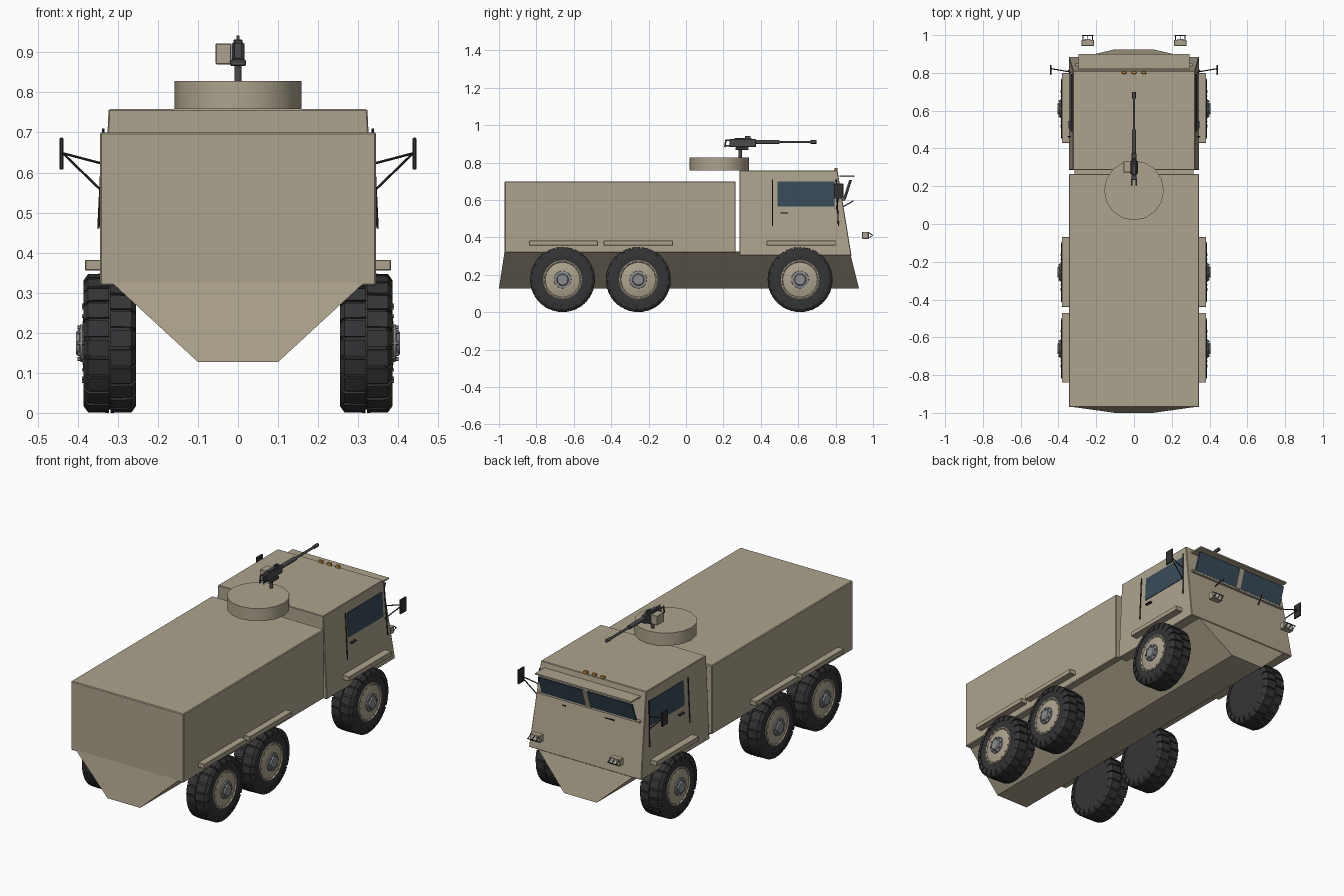
import bpy, bmesh, math
from mathutils import Vector, Matrix

if "Cube" in bpy.data.objects:
    bpy.data.objects.remove(bpy.data.objects["Cube"])


def material(name, r, g, b):
    m = bpy.data.materials.new(name)
    m.diffuse_color = (r, g, b, 1)
    m.use_nodes = True
    m.node_tree.nodes["Principled BSDF"].inputs["Base Color"].default_value = m.diffuse_color
    return m


TAN = material("tan_paint", 0.42, 0.37, 0.27)
RUBBER = material("rubber", 0.035, 0.035, 0.037)
BLACK = material("dark_metal", 0.03, 0.03, 0.032)
GUN = material("gun_metal", 0.07, 0.07, 0.075)
GREY = material("hub_metal", 0.25, 0.26, 0.27)
GLASS = material("glass", 0.04, 0.07, 0.10)
AMBER = material("amber", 0.6, 0.28, 0.04)
LENS = material("lens", 0.7, 0.7, 0.65)


def finish(name, bm, mat, smooth=True):
    bmesh.ops.recalc_face_normals(bm, faces=bm.faces)
    me = bpy.data.meshes.new(name)
    bm.to_mesh(me)
    bm.free()
    me.materials.append(mat)
    ob = bpy.data.objects.new(name, me)
    bpy.context.collection.objects.link(ob)
    if smooth:
        bpy.ops.object.select_all(action='DESELECT')
        ob.select_set(True)
        bpy.context.view_layer.objects.active = ob
        bpy.ops.object.shade_smooth_by_angle(angle=math.radians(35))
    return ob


def frustum(name, low, high, mat, bevel=0):
    """Block between two rectangles, each (x0, x1, y0, y1, z)."""
    bm = bmesh.new()
    rings = []
    for x0, x1, y0, y1, z in (low, high):
        rings.append([bm.verts.new(p) for p in
                      ((x0, y0, z), (x1, y0, z), (x1, y1, z), (x0, y1, z))])
    for r in rings:
        bm.faces.new(r)
    for i in range(4):
        j = (i + 1) % 4
        bm.faces.new((rings[0][i], rings[0][j], rings[1][j], rings[1][i]))
    if bevel:
        bmesh.ops.bevel(bm, geom=bm.edges[:], offset=bevel, segments=1, affect='EDGES')
    return finish(name, bm, mat, False)


def box(name, x0, x1, y0, y1, z0, z1, mat, bevel=0):
    return frustum(name, (x0, x1, y0, y1, z0), (x0, x1, y0, y1, z1), mat, bevel)


def add_rod(bm, a, b, r, n=8):
    a, b = Vector(a), Vector(b)
    q = (b - a).to_track_quat('Z', 'Y').to_matrix().to_4x4()
    bmesh.ops.create_cone(bm, cap_ends=True, segments=n, radius1=r, radius2=r,
                          depth=(b - a).length, matrix=Matrix.Translation((a + b) / 2) @ q)


def rods(name, pairs, r, mat, n=8):
    bm = bmesh.new()
    for a, b in pairs:
        add_rod(bm, a, b, r, n)
    return finish(name, bm, mat)


def lathe_x(name, profile, mat, n=40):
    """Spin (x, radius) points around the x axis, capping both ends."""
    bm = bmesh.new()
    rings = [[bm.verts.new((x, r * math.cos(2 * math.pi * i / n), r * math.sin(2 * math.pi * i / n)))
              for i in range(n)] for x, r in profile]
    for p, q in zip(rings, rings[1:]):
        for i in range(n):
            j = (i + 1) % n
            bm.faces.new((p[i], p[j], q[j], q[i]))
    bm.faces.new(rings[0])
    bm.faces.new(rings[-1])
    return finish(name, bm, mat)


# Hull, cargo body and cab
frustum("v_hull", (-0.10, 0.10, -1.0, 0.925, 0.127), (-0.315, 0.315, -0.97, 0.875, 0.325), TAN)
box("cargo_body", -0.345, 0.345, -0.97, 0.265, 0.318, 0.70, TAN, 0.004)
frustum("cab", (-0.345, 0.345, 0.285, 0.885, 0.302), (-0.323, 0.323, 0.285, 0.81, 0.758), TAN, 0.003)


def cab_x(z):
    return 0.345 - 0.022 * (z - 0.302) / 0.456


# Cab sides: windows, grab rails, handles, mirrors
for s, side in ((1, "right"), (-1, "left")):
    a, b = sorted((s * (cab_x(0.565) - 0.01), s * (cab_x(0.565) + 0.003)))
    c, d = sorted((s * (cab_x(0.70) - 0.01), s * (cab_x(0.70) + 0.003)))
    frustum(side + "_window", (a, b, 0.49, 0.795, 0.565), (c, d, 0.49, 0.795, 0.70), GLASS)
    rods(side + "_grab_rails", [((s * (cab_x(0.46) + 0.011), y, 0.46), (s * (cab_x(0.71) + 0.011), y2, 0.71))
                                for y, y2 in ((0.462, 0.462), (0.815, 0.803))], 0.003, BLACK)
    box(side + "_door_handle", *sorted((s * 0.33, s * 0.347)), 0.505, 0.545, 0.527, 0.534, BLACK)
    rods(side + "_mirror_arms", [((s * 0.338, 0.805, 0.622), (s * 0.437, 0.822, 0.648)),
                                 ((s * 0.338, 0.805, 0.552), (s * 0.437, 0.822, 0.648))], 0.003, BLACK)
    box(side + "_mirror", *sorted((s * 0.436, s * 0.445)), 0.79, 0.842, 0.607, 0.687, BLACK, 0.002)

    # Windscreen pane leaning outward, with wiper
    xs = sorted((s * 0.014, s * 0.288))
    frustum(side + "_windscreen", (*xs, 0.842, 0.852, 0.605), (*xs, 0.876, 0.886, 0.705), GLASS)
    rods(side + "_wiper", [((s * 0.15, 0.838, 0.563), (s * 0.13, 0.895, 0.595))], 0.003, BLACK)

    # Headlight pod with lens and wire guard
    box(side + "_headlight", *sorted((s * 0.213, s * 0.277)), 0.942, 0.975, 0.392, 0.430, TAN, 0.002)
    rods(side + "_headlight_lens", [((s * 0.245, 0.97, 0.411), (s * 0.245, 0.979, 0.411))], 0.016, LENS, 16)
    guard = [((s * 0.215, 0.998, 0.411), (s * 0.275, 0.998, 0.411))]
    for x in (0.220, 0.245, 0.270):
        guard += [((s * x, 0.973, z), (s * x, 0.998, 0.411)) for z in (0.394, 0.428)]
    rods(side + "_headlight_guard", guard, 0.002, BLACK, 6)

    # Mud guards above each wheel
    for i, y in enumerate((0.615, -0.255, -0.655)):
        box(f"{side}_mudguard_{i + 1}", *sorted((s * 0.335, s * 0.382)), y - 0.185, y + 0.185,
            0.356, 0.382, TAN, 0.002)

# Windscreen surround: visor, sill, centre post
box("visor", -0.295, 0.295, 0.82, 0.90, 0.722, 0.730, TAN)
box("windscreen_sill", -0.31, 0.31, 0.825, 0.851, 0.595, 0.605, TAN)
frustum("windscreen_post", (-0.014, 0.014, 0.838, 0.854, 0.602), (-0.014, 0.014, 0.872, 0.888, 0.707), TAN)
for i in (-1, 0, 1):
    box(f"roof_marker_{i + 2}", i * 0.052 - 0.012, i * 0.052 + 0.012, 0.795, 0.81, 0.755, 0.772, AMBER, 0.002)

# Roof ring and machine gun
rods("roof_ring", [((0, 0.178, 0.758), (0, 0.178, 0.828))], 0.158, TAN, 16)
rods("gun_pedestal", [((0, 0.29, 0.828), (0, 0.29, 0.885))], 0.009, GUN, 12)
box("gun_cradle", -0.020, 0.020, 0.265, 0.335, 0.866, 0.882, GUN, 0.003)
box("gun_receiver", -0.014, 0.014, 0.232, 0.375, 0.882, 0.926, GUN, 0.004)
box("gun_top_cover", -0.011, 0.011, 0.26, 0.35, 0.924, 0.932, GUN, 0.002)
box("gun_sight", -0.004, 0.004, 0.315, 0.345, 0.93, 0.942, GUN)
box("ammo_box", -0.056, -0.017, 0.272, 0.332, 0.870, 0.922, TAN, 0.002)
rods("gun_sleeve", [((0, 0.37, 0.910), (0, 0.50, 0.910))], 0.0115, GUN, 12)
rods("gun_barrel", [((0, 0.49, 0.910), (0, 0.68, 0.910))], 0.0065, GUN, 12)
rods("gun_muzzle", [((0, 0.665, 0.910), (0, 0.698, 0.910))], 0.0095, GUN, 12)
rods("gun_grips", [((x, 0.238, z), (x, 0.212, z)) for x in (-0.012, 0.012) for z in (0.889, 0.918)] +
     [((x, 0.207, 0.882), (x, 0.214, 0.922)) for x in (-0.012, 0.012)], 0.004, GUN)

# Wheel parts, modelled around the origin for the right side
R = 0.174
parts = [lathe_x("tire", [(-0.064, 0.10), (-0.065, 0.125), (-0.060, 0.155), (-0.050, 0.166), (0.050, 0.166),
                          (0.060, 0.155), (0.065, 0.125), (0.058, 0.100)], RUBBER),
         lathe_x("rim", [(0.050, 0.103), (0.064, 0.103), (0.066, 0.098), (0.060, 0.092), (0.066, 0.065),
                         (0.068, 0.05)], TAN, 32),
         lathe_x("hub", [(0.060, 0.048), (0.074, 0.046), (0.076, 0.032), (0.084, 0.028)], GREY, 20)]

# Two staggered rows of tread lugs that wrap over the shoulders
N = 22
bm = bmesh.new()
for row in (-1, 1):
    for i in range(N):
        rot = Matrix.Rotation(2 * math.pi * (i + 0.25 * row) / N, 4, 'X')
        half = 0.0205
        outline = [(0.002, 0.160), (0.002, R), (0.054, R - 0.001), (0.065, 0.158), (0.066, 0.138), (0.055, 0.138)]
        ends = [[bm.verts.new(rot @ Vector((row * x, y * r / R, math.sqrt(r * r - (y * r / R) ** 2))))
                 for x, r in outline] for y in (-half, half)]
        bm.faces.new(ends[0])
        bm.faces.new(ends[1])
        for k in range(6):
            m = (k + 1) % 6
            bm.faces.new((ends[0][k], ends[0][m], ends[1][m], ends[1][k]))
parts.append(finish("tread", bm, RUBBER, False))


def bolt_circle(n, r, x, size):
    return [((x - 0.008, r * math.cos(a), r * math.sin(a)), (x, r * math.cos(a), r * math.sin(a)))
            for a in (2 * math.pi * i / n for i in range(n))]


parts.append(rods("rim_bolts", bolt_circle(16, 0.095, 0.069, 0), 0.004, TAN, 6))
parts.append(rods("hub_bolts", bolt_circle(8, 0.039, 0.081, 0), 0.005, GREY, 6))

# Place linked copies at all six stations
for part in parts:
    base = part.name
    first = True
    for s, side in ((1, "right"), (-1, "left")):
        for pos, y in (("front", 0.610), ("middle", -0.255), ("rear", -0.660)):
            ob = part if first else part.copy()
            if not first:
                bpy.context.collection.objects.link(ob)
            first = False
            ob.name = f"{side}_{pos}_{base}"
            ob.location = (s * 0.32, y, 0.174)
            ob.rotation_euler = (0, 0, 0 if s > 0 else math.pi)
